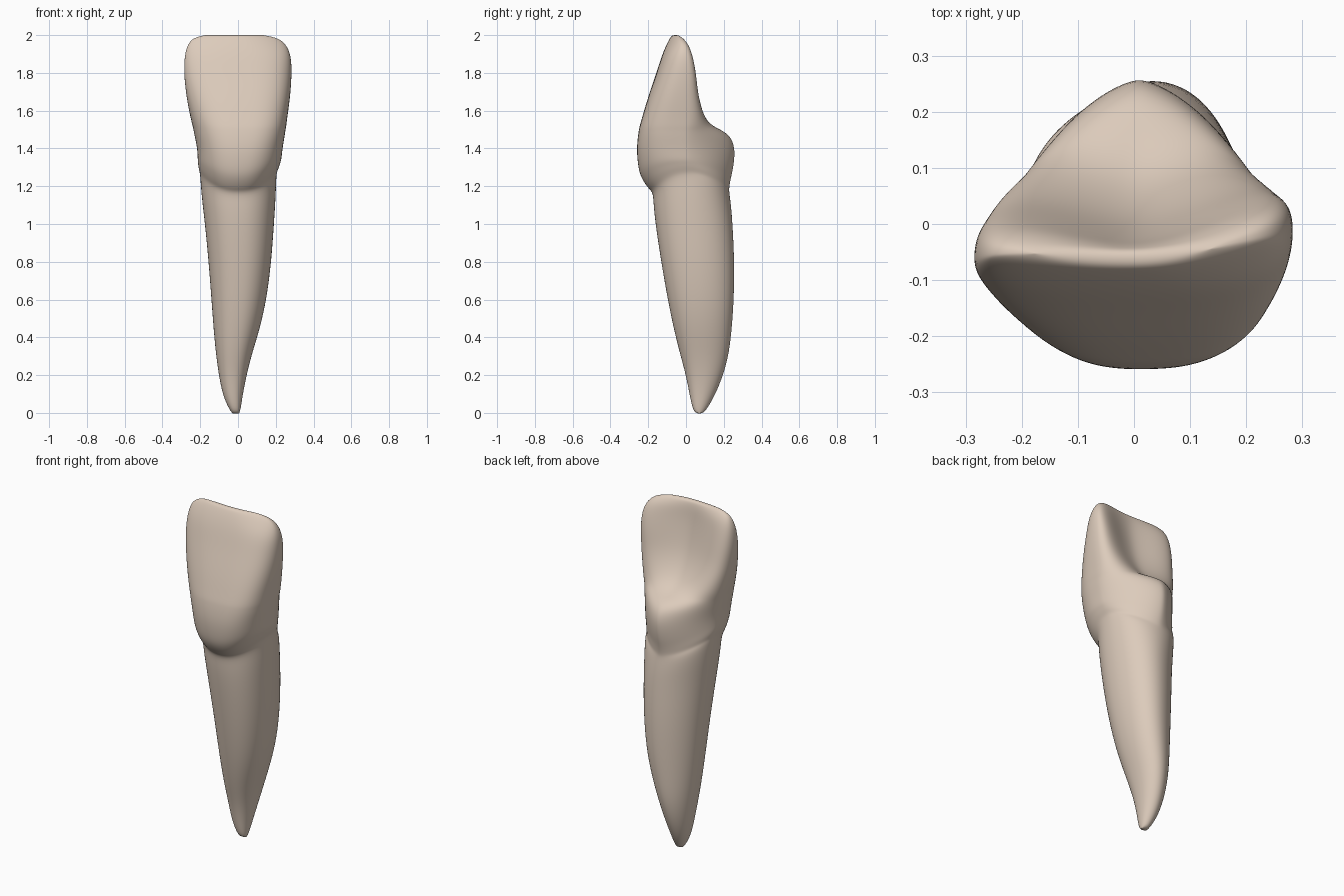
import bpy, bmesh, math

# Root sections: z, left x, right x, front y, back y
ROOT = [
    (-0.004, -0.028, 0.006, 0.052, 0.090),
    (0.02, -0.047, 0.014, 0.036, 0.110),
    (0.09, -0.080, 0.024, 0.020, 0.152),
    (0.20, -0.102, 0.045, 0.000, 0.198),
    (0.32, -0.118, 0.076, -0.034, 0.229),
    (0.45, -0.130, 0.117, -0.066, 0.243),
    (0.60, -0.141, 0.151, -0.097, 0.254),
    (0.80, -0.156, 0.177, -0.132, 0.257),
    (1.00, -0.176, 0.191, -0.162, 0.247),
    (1.10, -0.193, 0.200, -0.172, 0.239),
    (1.165, -0.200, 0.203, -0.175, 0.230),
]

# Crown sections: z, left x, right x, front y, back y, side y, ridge, back roundness
CROWN = [
    (1.185, -0.203, 0.206, -0.196, 0.229, 0.015, 0.0, 1.75),
    (1.21, -0.210, 0.217, -0.216, 0.232, 0.010, 0.0, 1.7),
    (1.25, -0.213, 0.225, -0.240, 0.240, 0.005, 0.0, 1.6),
    (1.30, -0.214, 0.231, -0.254, 0.252, 0.000, 0.0, 1.55),
    (1.39, -0.216, 0.236, -0.262, 0.262, -0.003, 0.0, 1.5),
    (1.46, -0.229, 0.247, -0.256, 0.242, -0.008, 0.0, 1.55),
    (1.497, -0.236, 0.252, -0.250, 0.190, -0.012, 0.006, 1.7),
    (1.518, -0.241, 0.256, -0.246, 0.140, -0.016, 0.016, 1.9),
    (1.56, -0.251, 0.261, -0.234, 0.082, -0.028, 0.034, 2.2),
    (1.63, -0.266, 0.271, -0.214, 0.036, -0.050, 0.042, 2.5),
    (1.71, -0.278, 0.280, -0.188, 0.003, -0.073, 0.043, 2.6),
    (1.80, -0.287, 0.285, -0.157, -0.018, -0.088, 0.041, 2.6),
    (1.89, -0.284, 0.282, -0.129, -0.033, -0.086, 0.034, 2.6),
    (1.95, -0.268, 0.257, -0.104, -0.038, -0.080, 0.022, 2.6),
    (1.985, -0.240, 0.214, -0.085, -0.043, -0.070, 0.006, 2.4),
    (2.0, -0.175, 0.135, -0.074, -0.050, -0.062, 0.0, 2.2),
]

SIDES = 40


def power(v, e):
    return math.copysign(abs(v) ** e, v)


def ramp(v, lo, hi):
    return min(max((v - lo) / (hi - lo), 0), 1)


def section(bm, z, xl, xr, yf, yb, ys, ridge, n_back):
    """One ring of the tooth, with the gum line arched up at the sides."""
    ring = []
    cx, w = (xl + xr) / 2, (xr - xl) / 2
    tilt = ramp(z, 1.48, 1.78)
    boxy = ramp(z, 1.25, 1.55) * (1 - ramp(z, 1.88, 2.0))
    lean = 0.025 * ramp(z, 0.1, 0.6) * (1 - ramp(z, 1.0, 1.25))
    for i in range(SIDES):
        a = 2 * math.pi * i / SIDES
        c, s = math.cos(a), math.sin(a)
        if abs(c) < 1e-6:
            c = 0.0
        if abs(s) < 1e-6:
            s = 0.0
        # the lip side is squarer, most of all on the right
        n = n_back if s > 0 else 2.25 + boxy * (0.9 if c > 0 else 0.4)
        x = cx + w * power(c, 2 / n)
        bend = tilt * (0.06 if x > 0 else 0.02) * (x / 0.25) ** 2
        if s > 0:       # tongue side: raised edges around the hollow
            y = ys + (yb - ys) * s ** (2 / n) + ridge * abs(math.sin(2 * a))
            x += lean * s * s
        else:           # lip side
            y = ys + (yf - ys) * abs(s) ** (2 / n)
            bend *= 1 - 0.7 * boxy * abs(s)
        arch = 0.09 * (1 - s * s) * math.exp(-((z - 1.2) / 0.12) ** 2)
        ring.append(bm.verts.new((x, y + bend, z + arch)))
    return ring


def cap(bm, ring):
    """Close a ring with strips running from the front to the back."""
    for i in range(SIDES // 2):
        quad = [ring[i], ring[i + 1], ring[-i - 1], ring[-i]]
        bm.faces.new(list(dict.fromkeys(quad)))


# Loft root and crown as one continuous skin
bm = bmesh.new()
rings = [section(bm, z, xl, xr, yf, yb, (yf + yb) / 2, 0.0, 1.95)
         for z, xl, xr, yf, yb in ROOT]
rings += [section(bm, *row) for row in CROWN]
for lo, hi in zip(rings, rings[1:]):
    for i in range(SIDES):
        j = (i + 1) % SIDES
        bm.faces.new((lo[i], lo[j], hi[j], hi[i]))
cap(bm, rings[0])
cap(bm, rings[-1])
bmesh.ops.recalc_face_normals(bm, faces=bm.faces)
for f in bm.faces:
    f.smooth = True

mesh = bpy.data.meshes.new("incisor_tooth")
bm.to_mesh(mesh)
bm.free()
tooth = bpy.data.objects.new("incisor_tooth", mesh)
bpy.context.collection.objects.link(tooth)

# Smooth the skin
sub = tooth.modifiers.new("smooth_skin", 'SUBSURF')
sub.levels = sub.render_levels = 2

# Ivory colour
ivory = bpy.data.materials.new("ivory")
ivory.diffuse_color = (0.72, 0.60, 0.50, 1)
mesh.materials.append(ivory)
